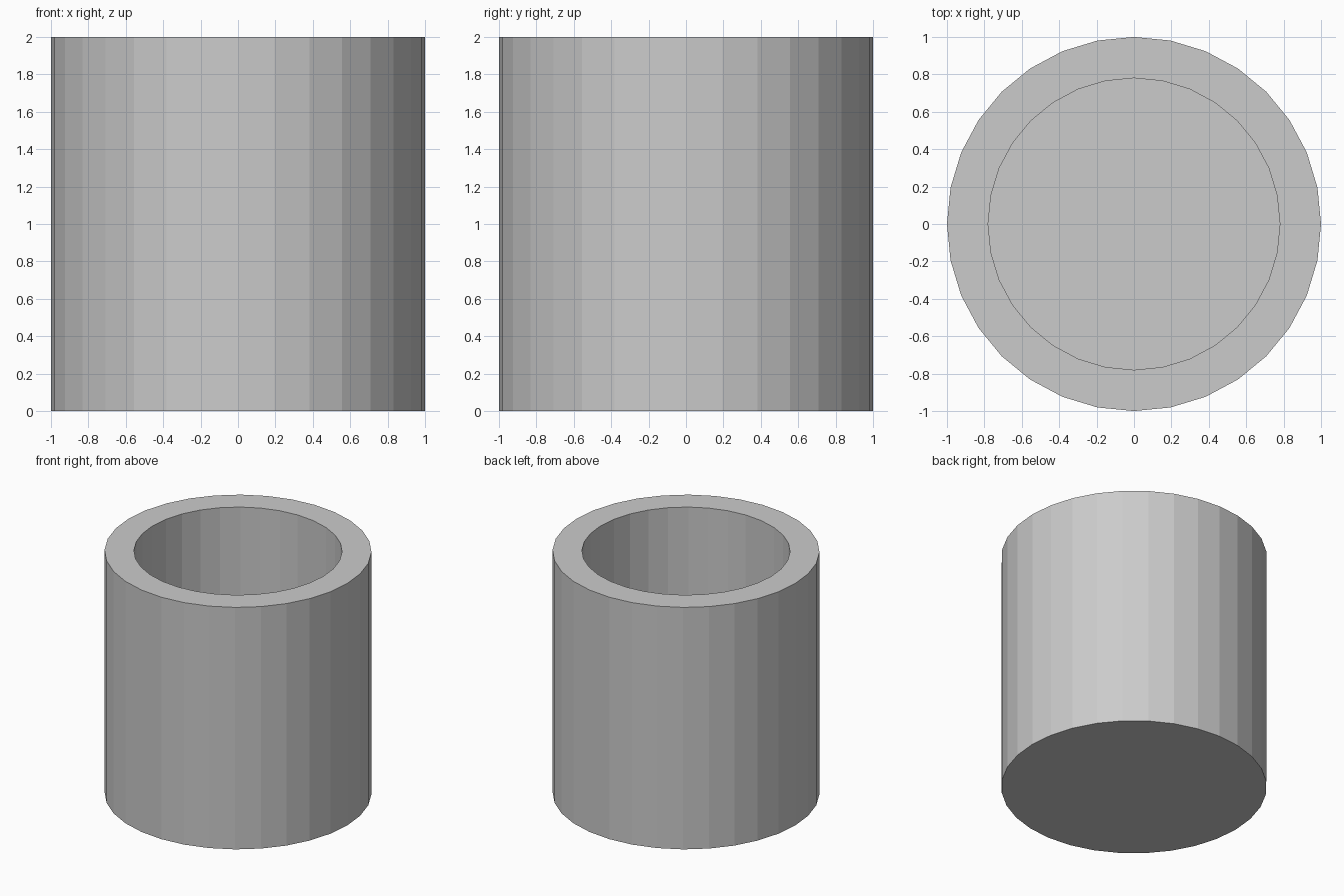
import bpy, bmesh
from math import sin, cos, pi

if "Cube" in bpy.data.objects:
    bpy.data.objects.remove(bpy.data.objects["Cube"])

SIDES = 32
# Cup profile (radius, height): outer base, outer rim, inner rim, inner floor
PROFILE = [(1.0, 0.0), (1.0, 2.0), (0.78, 2.0), (0.78, 0.22)]

bm = bmesh.new()
rings = [[bm.verts.new((r * cos(2 * pi * i / SIDES), r * sin(2 * pi * i / SIDES), z))
          for i in range(SIDES)] for r, z in PROFILE]

# Walls and rim
for a, b in zip(rings, rings[1:]):
    for i in range(SIDES):
        j = (i + 1) % SIDES
        bm.faces.new((a[i], a[j], b[j], b[i]))

# Underside and inner floor
bm.faces.new(rings[0][::-1])
bm.faces.new(rings[-1])
bmesh.ops.recalc_face_normals(bm, faces=bm.faces)

mesh = bpy.data.meshes.new("cup")
bm.to_mesh(mesh)
bm.free()
bpy.context.collection.objects.link(bpy.data.objects.new("cup", mesh))
